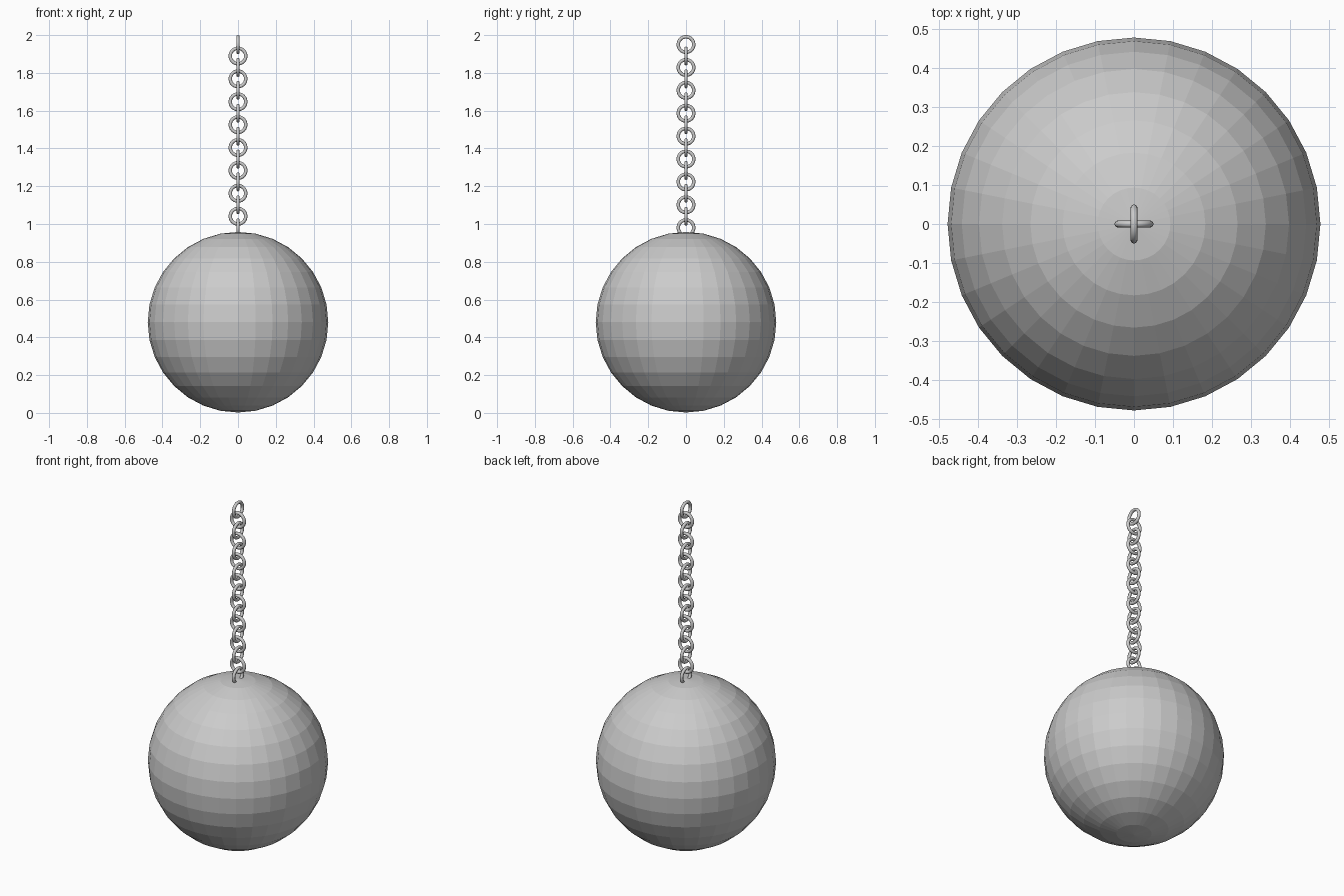
import bpy
from math import pi

if "Cube" in bpy.data.objects:
    bpy.data.objects.remove(bpy.data.objects["Cube"])

# Heavy ball, flat faceted
R = 0.478
bpy.ops.mesh.primitive_uv_sphere_add(segments=32, ring_count=16, radius=R, location=(0, 0, 0.48))
bpy.context.object.name = "ball"

# Chain of round links, alternately turned; the lowest is half sunk in the ball
LINKS, TOP, STEP = 17, 1.95, 0.0606
for i in range(LINKS):
    turn = 0 if i % 2 == 0 else pi / 2
    bpy.ops.mesh.primitive_torus_add(
        major_segments=48, minor_segments=12, major_radius=0.041, minor_radius=0.009,
        location=(0, 0, TOP - i * STEP), rotation=(0, pi / 2, turn))
    link = bpy.context.object
    link.name = f"chain_link_{i + 1:02d}"
    bpy.ops.object.shade_smooth()
